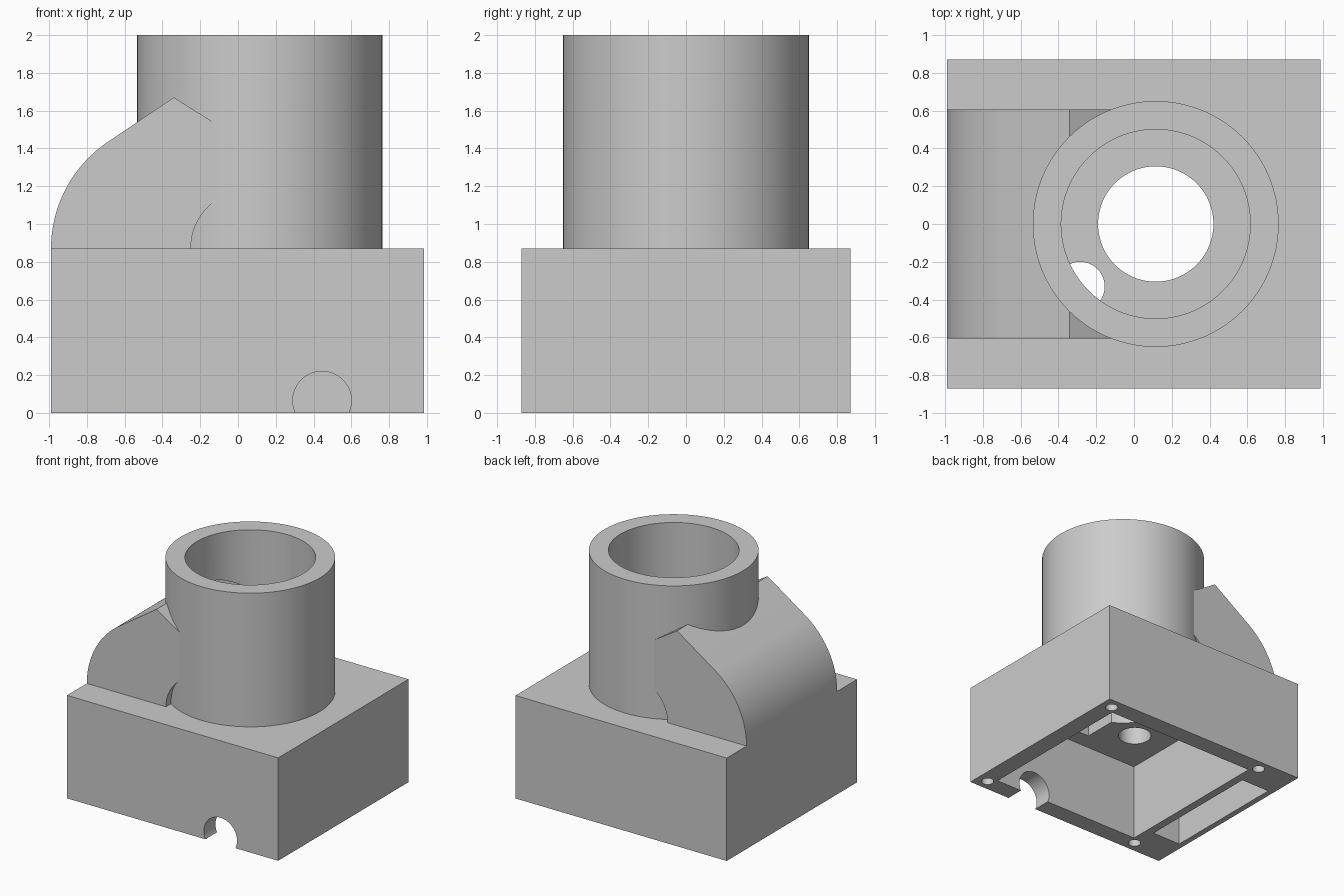
import bpy, bmesh, math
from mathutils import Matrix

if "Cube" in bpy.data.objects:
    bpy.data.objects.remove(bpy.data.objects["Cube"])

grey = bpy.data.materials.new("plain_grey")
grey.use_nodes = True
grey.diffuse_color = (0.6, 0.6, 0.6, 1)
grey.node_tree.nodes["Principled BSDF"].inputs["Base Color"].default_value = (0.6, 0.6, 0.6, 1)

AXIS = 0.115      # x of the tube axis
TOP = 0.87        # top of the base


def finish(name, bm):
    bmesh.ops.recalc_face_normals(bm, faces=bm.faces)
    mesh = bpy.data.meshes.new(name)
    bm.to_mesh(mesh)
    bm.free()
    mesh.materials.append(grey)
    obj = bpy.data.objects.new(name, mesh)
    bpy.context.collection.objects.link(obj)
    return obj


def box(name, x0, x1, y0, y1, z0, z1):
    bm = bmesh.new()
    bmesh.ops.create_cube(bm, size=1)
    bmesh.ops.scale(bm, vec=(x1 - x0, y1 - y0, z1 - z0), verts=bm.verts)
    bmesh.ops.translate(bm, vec=((x0 + x1) / 2, (y0 + y1) / 2, (z0 + z1) / 2), verts=bm.verts)
    return finish(name, bm)


def cylinder(name, centre, radius, depth, along_y=False, sides=96):
    bm = bmesh.new()
    bmesh.ops.create_cone(bm, cap_ends=True, segments=sides, radius1=radius,
                          radius2=radius, depth=depth)
    if along_y:
        bmesh.ops.rotate(bm, matrix=Matrix.Rotation(math.pi / 2, 3, 'X'), verts=bm.verts)
    bmesh.ops.translate(bm, vec=centre, verts=bm.verts)
    return finish(name, bm)


def prism(name, profile, half_width):
    """Side profile in x, z pushed along y."""
    bm = bmesh.new()
    face = bm.faces.new([bm.verts.new((x, -half_width, z)) for x, z in profile])
    new = bmesh.ops.extrude_face_region(bm, geom=[face])["geom"]
    bmesh.ops.translate(bm, vec=(0, 2 * half_width, 0),
                        verts=[v for v in new if isinstance(v, bmesh.types.BMVert)])
    return finish(name, bm)


def arc(cx, radius, steps=20, end=55):
    """Bend that starts straight up on the -x side."""
    angles = [math.radians(180 - end * i / steps) for i in range(steps + 1)]
    return [(cx + radius * math.cos(a), TOP + radius * math.sin(a)) for a in angles]


def cut(obj, cutters):
    for c in cutters:
        mod = obj.modifiers.new("cut", 'BOOLEAN')
        mod.operation, mod.solver, mod.object = 'DIFFERENCE', 'EXACT', c
        bpy.context.view_layer.objects.active = obj
        bpy.ops.object.modifier_apply(modifier=mod.name)


# Main parts
base = box("base", -0.99, 0.985, -0.87, 0.87, 0, TOP)
tube = cylinder("tube", (AXIS, 0, (TOP + 2) / 2), 0.65, 2 - TOP, sides=128)
duct = prism("side_duct", arc(-0.31, 0.68) + [(-0.34, 1.67), (-0.08, 1.507), (-0.08, 1.14)]
             + arc(0.06, 0.31)[::-1], 0.605)

# Cutters for the tube and duct
bore = cylinder("bore_cutter", (AXIS, 0, 1.5), 0.5, 1.4, sides=128)
passage = prism("passage_cutter", [(-0.94, 0.8)] + arc(-0.31, 0.63)
                + [(-0.34, 1.61), (0, 1.39), (0, 1.26)]
                + arc(0.06, 0.36)[::-1] + [(-0.3, 0.8)], 0.555)

# Cutters for the base
cavity = box("cavity_cutter", AXIS - 0.715, AXIS + 0.715, -0.715, 0.715, -0.1, 0.66)
slot = box("slot_cutter", -0.94, -0.67, -0.555, 0.555, -0.1, 1)
recess = box("recess_cutter", 0, 0.23, -0.57, -0.15, 0.6, 0.78)
outlet = cylinder("outlet_cutter", (AXIS, 0, 0.8), 0.305, 0.8)
wire_hole = cylinder("wire_hole_cutter", (-0.285, -0.33, 0.8), 0.13, 0.8, sides=64)
notch = cylinder("notch_cutter", (0.445, -0.8, 0.065), 0.155, 0.4, along_y=True, sides=64)
screws = [cylinder("screw_cutter", (AXIS + sx * 0.77, sy * 0.775, 0.1), 0.05, 0.6, sides=32)
          for sx in (-1, 1) for sy in (-1, 1)]

base_cutters = [cavity, slot, recess, outlet, wire_hole, notch] + screws
cut(base, base_cutters)
cut(tube, [bore, passage])
cut(duct, [passage, bore])

for c in base_cutters + [bore, passage]:
    bpy.data.objects.remove(c)

# Smooth round walls, sharp rims
bpy.ops.object.select_all(action='DESELECT')
for obj in (base, tube, duct):
    obj.select_set(True)
bpy.context.view_layer.objects.active = base
bpy.ops.object.shade_smooth_by_angle(angle=math.radians(25))
